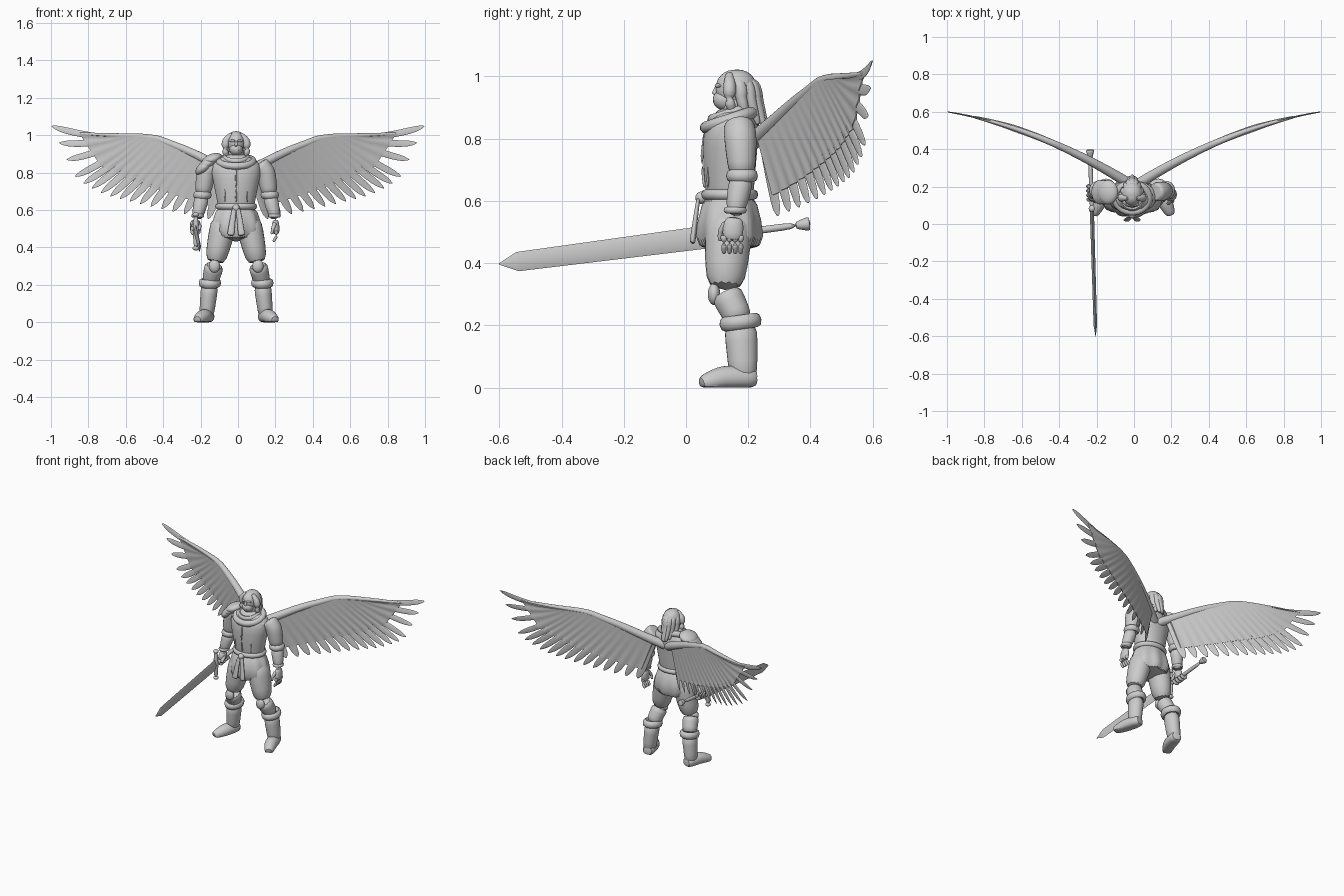
import bpy, bmesh
from math import sin, cos, pi, tau, radians
from mathutils import Matrix, Vector

cube = bpy.data.objects.get("Cube")
if cube:
    bpy.data.objects.remove(cube)

GREY = (0.6, 0.6, 0.6, 1)
material = bpy.data.materials.new("plain grey")
material.use_nodes = True
material.diffuse_color = GREY
material.node_tree.nodes["Principled BSDF"].inputs["Base Color"].default_value = GREY

SIDES = {"left": 1, "right": -1}
BODY = Matrix.Translation((-.01, 0, 0))  # the figure stands slightly off the wing centre


def skin(bm, rings):
    """Join closed rings of points into one capped tube."""
    loops = [[bm.verts.new(point) for point in ring] for ring in rings]
    count = len(loops[0])
    for low, high in zip(loops, loops[1:]):
        for i in range(count):
            j = (i + 1) % count
            bm.faces.new((low[i], low[j], high[j], high[i]))
    bm.faces.new(loops[0])
    bm.faces.new(loops[-1])


def finish(name, bm, subsurf=0, place=BODY):
    bmesh.ops.recalc_face_normals(bm, faces=bm.faces)
    mesh = bpy.data.meshes.new(name)
    bm.to_mesh(mesh)
    bm.free()
    mesh.materials.append(material)
    part = bpy.data.objects.new(name, mesh)
    bpy.context.collection.objects.link(part)
    part.matrix_world = place
    if subsurf:
        modifier = part.modifiers.new("smooth", 'SUBSURF')
        modifier.levels = modifier.render_levels = subsurf
    bpy.ops.object.select_all(action='DESELECT')
    part.select_set(True)
    bpy.context.view_layer.objects.active = part
    bpy.ops.object.shade_smooth_by_angle(angle=radians(50))


def loft(name, profile, sides=24, wave=0, folds=0):
    """Upright body from rings (z, y, half width, half depth); folds grow downwards."""
    rings = []
    for k, (z, y, wide, deep) in enumerate(profile):
        ring = []
        for i in range(sides):
            angle = tau * i / sides
            swell = 1 + wave * k * cos(folds * angle)
            ring.append((wide * swell * cos(angle), y + deep * swell * sin(angle), z))
        rings.append(ring)
    bm = bmesh.new()
    skin(bm, rings)
    finish(name, bm, subsurf=1)


def limb(name, path, start, end, bulge=0, side=1, wide=1, deep=1, sides=12, subsurf=1, place=BODY):
    """Tapered tube along a path; it never sinks below the ground."""
    path = [Vector((side * x, y, z)) for x, y, z in path]
    points = [a.lerp(b, k / 3) for a, b in zip(path, path[1:]) for k in range(3)] + [path[-1]]
    last = len(points) - 1
    rings = []
    for i, point in enumerate(points):
        turn = (points[min(i + 1, last)] - points[max(i - 1, 0)]).to_track_quat('Z', 'Y')
        t = i / last
        radius = start + (end - start) * t + bulge * sin(pi * t)
        ring = []
        for k in range(sides):
            angle = tau * k / sides
            offset = turn @ Vector((cos(angle), sin(angle), 0)) * radius
            spot = point + Vector((offset.x * wide, offset.y * deep, offset.z))
            spot.z = max(spot.z, 0)
            ring.append(spot)
        rings.append(ring)
    bm = bmesh.new()
    skin(bm, rings)
    finish(name, bm, subsurf, place)


def ball(name, centre, size, tilt=0):
    bm = bmesh.new()
    bmesh.ops.create_uvsphere(bm, u_segments=20, v_segments=12, radius=1)
    shape = Matrix.Translation(centre) @ Matrix.Rotation(tilt, 4, 'Y') @ Matrix.Diagonal((*size, 1))
    bm.transform(shape)
    finish(name, bm)


def hoop(name, centre, wide, deep, thick, tall, tilt=0):
    """Elliptical band with an oval section."""
    bm = bmesh.new()
    around, across = 32, 8
    grid = [[bm.verts.new(((wide + thick * cos(b)) * cos(a), (deep + thick * cos(b)) * sin(a), tall * sin(b)))
             for b in (tau * j / across for j in range(across))]
            for a in (tau * i / around for i in range(around))]
    for i in range(around):
        for j in range(across):
            following, above = (i + 1) % around, (j + 1) % across
            bm.faces.new((grid[i][j], grid[following][j], grid[following][above], grid[i][above]))
    bm.transform(Matrix.Translation(centre) @ Matrix.Rotation(tilt, 4, 'X'))
    finish(name, bm)


def interpolate(table, x):
    for (a, low), (b, high) in zip(table, table[1:]):
        if x <= b:
            return low + (high - low) * (x - a) / (b - a)
    return table[-1][1]


# tunic, skirt, belt and collar
loft("tunic", [(.56, .14, .09, .07), (.64, .14, .1, .08), (.78, .14, .13, .09),
               (.84, .15, .14, .09), (.88, .15, .09, .06), (.9, .15, .04, .04)])
loft("skirt", [(.64, .14, .1, .08), (.54, .14, .13, .1), (.43, .14, .15, .12)], sides=54, wave=.03, folds=9)
hoop("belt", (0, .14, .62), .1, .08, .012, .016)
ball("belt_knot", (0, .05, .61), (.02, .02, .02))
hoop("collar_roll", (0, .14, .86), .09, .08, .02, .02, radians(18))
hoop("inner_collar", (0, .14, .88), .06, .06, .014, .016, radians(18))
limb("tunic_opening", [(0, .06, .64), (0, .05, .73), (0, .06, .82)], .005, .005)

# head
limb("neck", [(0, .16, .84), (0, .15, .94)], .045, .04)
ball("skull", (0, .15, .96), (.046, .055, .06))
ball("jaw", (0, .13, .925), (.036, .044, .036))
limb("nose", [(0, .1, .97), (0, .09, .94)], .005, .01)
limb("mouth", [(-.015, .09, .92), (.015, .09, .92)], .003, .003)
ball("hair_crown", (0, .165, .97), (.055, .06, .052))
for i in range(-4, 5):
    spread = i / 4
    back = 1 - spread * spread
    limb("hair_lock", [(.02 * spread, .14 + .02 * back, 1.01), (.055 * spread, .14 + .08 * back, .97),
                       (.06 * spread, .14 + .09 * back, .92), (.05 * spread, .15 + .11 * back, .88 - .05 * back)],
         .012, .008, bulge=.012)

# joints of the left limbs, mirrored for the right
shoulder, elbow, wrist = (.12, .17, .85), (.18, .18, .68), (.21, .155, .55)
hip, knee, shin, ankle = (.06, .14, .56), (.115, .125, .31), (.14, .175, .21), (.16, .185, .02)

for name, side in SIDES.items():
    limb(name + "_sash", [(.01, .04, .61), (.02, .03, .54), (.03, .02, .46)], .012, .02, side=side, deep=.5)
    limb(name + "_tunic_seam", [(.06, .07, .64), (.06, .07, .8)], .004, .004, side=side)
    limb(name + "_brow", [(.005, .095, .97), (.035, .11, .97)], .005, .004, bulge=.003, side=side)

    limb(name + "_sleeve", [shoulder, (.16, .175, .8), elbow], .05, .042, bulge=.008, side=side)
    hoop(name + "_sleeve_cuff", (side * elbow[0], *elbow[1:]), .036, .038, .013, .02)
    limb(name + "_forearm", [elbow, wrist], .04, .026, bulge=.006, side=side)
    hoop(name + "_wrist_band", (side * .205, .158, .57), .027, .03, .007, .01)

    limb(name + "_thigh", [hip, knee], .075, .055, bulge=.004, side=side, deep=1.1)
    limb(name + "_calf", [knee, shin], .055, .046, side=side)
    ball(name + "_knee", (side * .116, .09, .3), (.03, .02, .035))
    hoop(name + "_boot_cuff", (side * shin[0], *shin[1:]), .045, .053, .015, .023, radians(8))
    limb(name + "_boot", [shin, ankle], .05, .04, side=side, deep=1.15)
    limb(name + "_foot", [(.145, .23, .03), (.175, .12, .03), (.21, .045, .01)], .036, .024,
         bulge=.012, side=side)

# sword, measured forwards from the pommel
POMMEL = Vector((-.225, .4, .527))
AIM = Vector((.03, -1, -.13)).normalized()


def along(distance):
    return POMMEL + AIM * distance


limb("pommel", [along(0), along(.05)], .026, .011)
limb("grip", [along(.04), along(.34)], .012, .012)
hoop_centre = along(.32)
limb("blade", [along(.32), along(.95)], .037, .031, wide=.3, sides=4, subsurf=0)
limb("blade_point", [along(.95), along(1.01)], .031, .002, wide=.3, sides=4, subsurf=0)
arm = Vector((0, 0, .09))
limb("guard", [hoop_centre - arm, hoop_centre + arm], .012, .012, bulge=.004)
for end in (arm, -arm):
    ball("guard_knob", hoop_centre + end, (.017, .017, .012))

# open left hand and gripping right hand
limb("left_palm", [wrist, (.213, .148, .47)], .026, .03, bulge=.008, wide=.6)
limb("left_thumb", [(.207, .13, .53), (.196, .11, .5), (.19, .11, .47)], .013, .007)
fist = along(.25)
limb("right_palm", [(-wrist[0], *wrist[1:]), fist], .026, .032, bulge=.006, wide=.7)
limb("right_thumb", [fist + Vector((.02, 0, .03)), along(.29) + Vector((.02, 0, 0))], .013, .009)
for i in range(4):
    y = .122 + i * .018
    limb("left_finger", [(.214, y, .49), (.216, y, .46), (.198, y, .43)], .012, .007)
    middle = along(.2 + i * .024)
    limb("right_finger", [middle + Vector((-cos(a), 0, sin(a))) * .022 for a in (1, 0, -1, -2, -3)], .012, .009)

# layered shoulder plate on the right
for i in range(3):
    ball("shoulder_plate", (-.13 - .02 * i, .17, .87 - .02 * i), (.058, .066, .03), radians(-22 - 10 * i))

# wings: leading edge against x, feather tip height against the wing fraction
LEADING_EDGE = [(0, .79), (.25, .92), (.45, 1), (.9, 1.02)]
TIP_HEIGHT = [(0, .55), (.6, .68), (.8, .76), (1, 1.05)]
FEATHERS = 17


def sweep(x):
    return .2 + x * (.64 - .24 * x)


def quill(u, t):
    """Point (x, z) along the feather at wing fraction u."""
    root_x = .07 + .57 * u
    root = Vector((root_x, interpolate(LEADING_EDGE, root_x) - .014))
    tip = Vector((.16 + .84 * u * (1.25 - .25 * u), interpolate(TIP_HEIGHT, u)))
    point = root.lerp(tip, t)
    point.y -= .07 * u * t * (1 - t)
    return point


for name, side in SIDES.items():
    bm = bmesh.new()
    for i in range(FEATHERS):
        u = i / (FEATHERS - 1)
        rings = []
        for k in range(13):
            t = k / 12
            centre = quill(u, t)
            heading = (quill(u, t + .01) - quill(u, t - .01)).normalized()
            width = (.027 - .004 * u) * (.55 + .45 * t) * ((1 - t ** 6) ** .6 + .05)
            ring = []
            for angle in (tau * j / 8 for j in range(8)):
                x = centre.x - heading.y * width * cos(angle)
                z = centre.y + heading.x * width * cos(angle)
                y = sweep(x) + .008 * sin(angle) * (1.2 - t) + .003 * cos(angle)
                ring.append((side * x, y, z))
            rings.append(ring)
        skin(bm, rings)
    finish(name + "_feathers", bm, subsurf=1, place=Matrix.Identity(4))

    # covert layer with soft ridges over the upper feathers
    bm = bmesh.new()
    rings = []
    steps = (FEATHERS - 1) * 4
    for k in range(steps + 1):
        u = k / steps
        front, back = [], []
        for v in (j / 8 for j in range(9)):
            point = quill(u, v * (.74 - .16 * u))
            thick = .015 * (1 - v) + .004 + .003 * v * cos(pi * k / 2)
            front.append((side * point.x, sweep(point.x) - thick, point.y))
            back.append((side * point.x, sweep(point.x) + thick, point.y))
        rings.append(front + back[::-1])
    skin(bm, rings)
    finish(name + "_wing_coverts", bm, place=Matrix.Identity(4))

    spine = [(x, sweep(x), interpolate(LEADING_EDGE, x) - .01) for x in (k / 14 for k in range(13))]
    limb(name + "_wing_arm", spine, .03, .007, side=side, place=Matrix.Identity(4))
